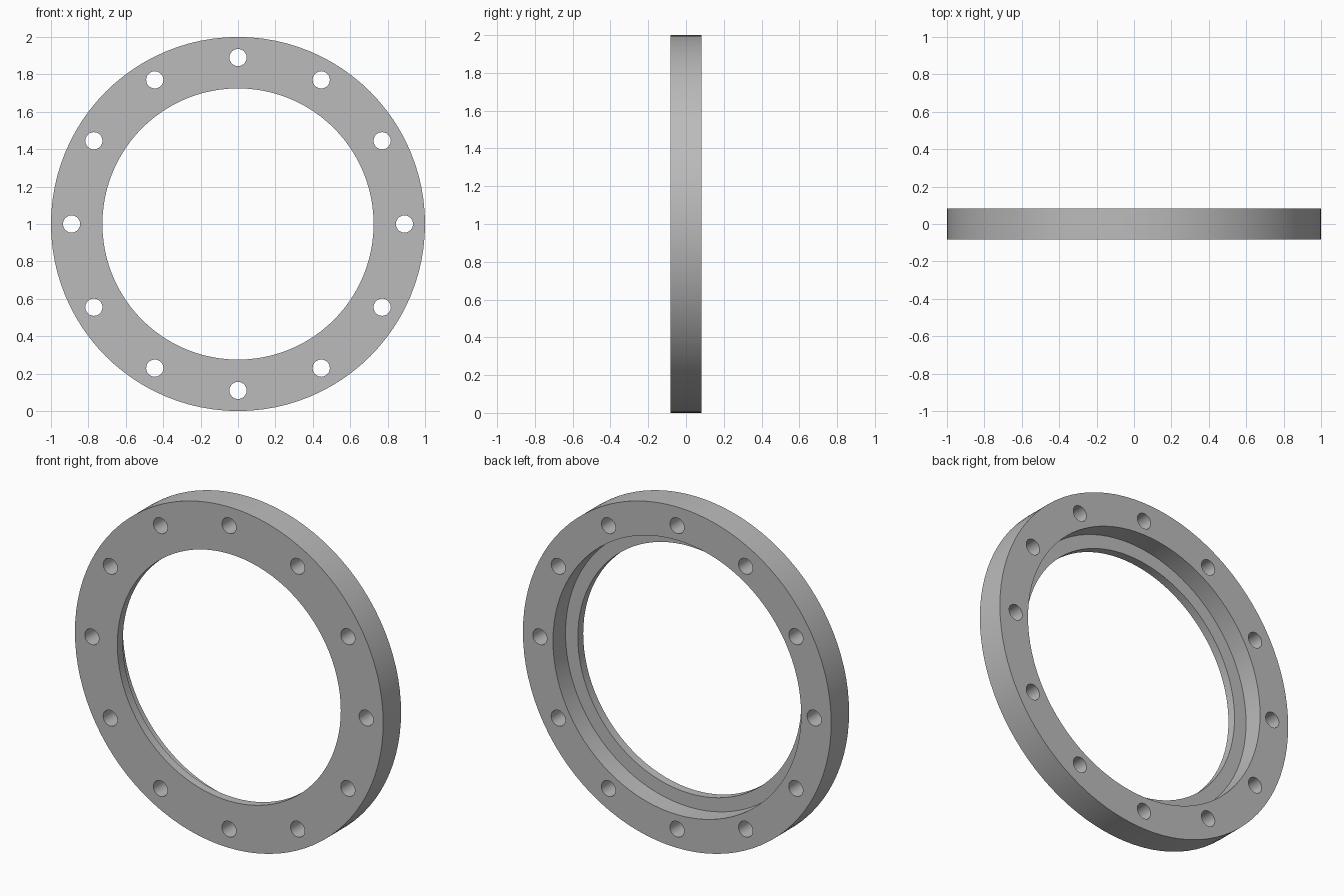
import bpy, bmesh, math
from mathutils import Matrix, Vector

if "Cube" in bpy.data.objects:
    bpy.data.objects.remove(bpy.data.objects["Cube"], do_unlink=True)

OUTER, SEAT, BORE = 1.0, 0.805, 0.725    # radii
HALF, LIP = 0.083, 0.05                  # half thickness, front lip thickness
HOLES, HOLE_R, PITCH_R = 12, 0.046, 0.89
SEGMENTS = 96

steel = bpy.data.materials.new("grey_steel")
steel.use_nodes = True
grey = (0.5, 0.5, 0.5, 1.0)
steel.diffuse_color = grey
steel.node_tree.nodes["Principled BSDF"].inputs["Base Color"].default_value = grey


def make_object(name, bm):
    bmesh.ops.recalc_face_normals(bm, faces=bm.faces)
    mesh = bpy.data.meshes.new(name)
    bm.to_mesh(mesh)
    bm.free()
    mesh.materials.append(steel)
    obj = bpy.data.objects.new(name, mesh)
    bpy.context.collection.objects.link(obj)
    obj.location.z = OUTER
    return obj


# Stepped ring: revolve the cross-section around the y axis
profile = [(BORE, -HALF), (OUTER, -HALF), (OUTER, HALF),
           (SEAT, HALF), (SEAT, LIP - HALF), (BORE, LIP - HALF)]
bm = bmesh.new()
verts = [bm.verts.new((r, y, 0)) for r, y in profile]
edges = [bm.edges.new((v, verts[i - 1])) for i, v in enumerate(verts)]
bmesh.ops.spin(bm, geom=verts + edges, cent=(0, 0, 0), axis=(0, 1, 0),
               angle=math.tau, steps=SEGMENTS, use_merge=True)
bmesh.ops.remove_doubles(bm, verts=bm.verts, dist=0.0001)
flange = make_object("flange_ring", bm)

# Bolt hole cutters on the pitch circle
bm = bmesh.new()
lay_down = Matrix.Rotation(math.pi / 2, 4, "X")
for i in range(HOLES):
    a = math.tau * i / HOLES
    centre = Vector((PITCH_R * math.cos(a), 0, PITCH_R * math.sin(a)))
    bmesh.ops.create_cone(bm, cap_ends=True, segments=32, radius1=HOLE_R,
                          radius2=HOLE_R, depth=HALF * 4,
                          matrix=Matrix.Translation(centre) @ lay_down)
cutter = make_object("bolt_hole_cutter", bm)
cutter.hide_render = True

# Cut the holes, then discard the cutter
cut = flange.modifiers.new("bolt_holes", "BOOLEAN")
cut.operation = "DIFFERENCE"
cut.solver = "EXACT"
cut.object = cutter
bpy.ops.object.select_all(action="DESELECT")
flange.select_set(True)
bpy.context.view_layer.objects.active = flange
bpy.ops.object.modifier_apply(modifier=cut.name)
bpy.data.objects.remove(cutter, do_unlink=True)

# Smooth round walls, crisp rims
bpy.ops.object.shade_smooth_by_angle(angle=math.radians(30))
